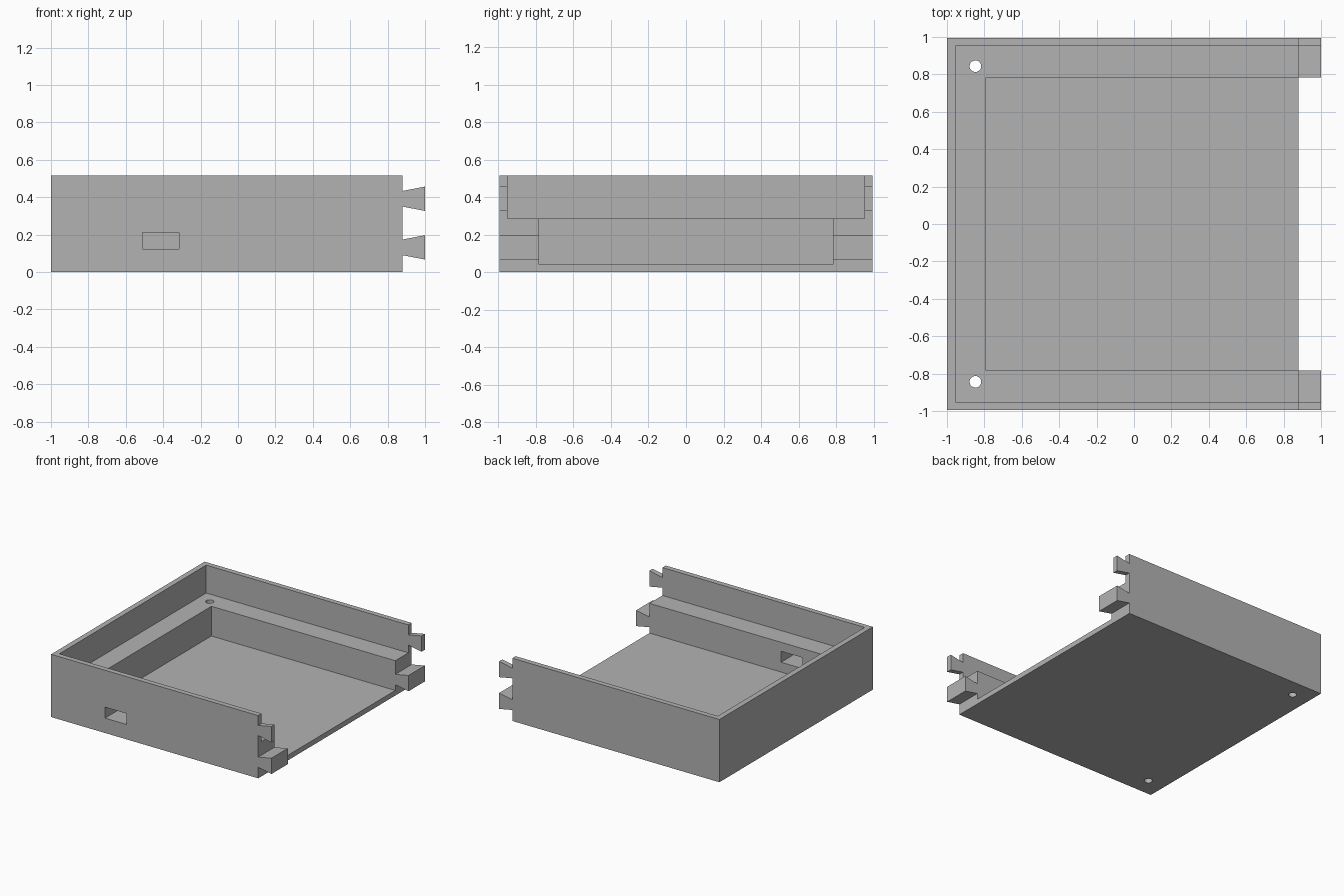
import bpy, bmesh

cube = bpy.data.objects.get("Cube")
if cube:
    bpy.data.objects.remove(cube, do_unlink=True)

HALF_Y, HEIGHT, EDGE = 0.995, 0.515, 0.88

grey = bpy.data.materials.new("plain grey")
grey.use_nodes = True
grey.diffuse_color = (0.45, 0.45, 0.45, 1)
grey.node_tree.nodes["Principled BSDF"].inputs["Base Color"].default_value = grey.diffuse_color


def add_object(name, bm):
    bmesh.ops.recalc_face_normals(bm, faces=bm.faces)
    mesh = bpy.data.meshes.new(name)
    bm.to_mesh(mesh)
    bm.free()
    mesh.materials.append(grey)
    obj = bpy.data.objects.new(name, mesh)
    bpy.context.collection.objects.link(obj)
    return obj


def box(name, low, high):
    bm = bmesh.new()
    bmesh.ops.create_cube(bm, size=1)
    for v in bm.verts:
        v.co = [a + (c + 0.5) * (b - a) for a, b, c in zip(low, high, v.co)]
    return add_object(name, bm)


def screw_cutter(name, x, y):
    bm = bmesh.new()
    bmesh.ops.create_cone(bm, cap_ends=True, segments=32, radius1=0.031, radius2=0.031, depth=2)
    bmesh.ops.translate(bm, verts=bm.verts, vec=(x, y, 0))
    return add_object(name, bm)


# Tray block: side outline with two dovetails, extruded across the width
outline = [(-1, 0), (EDGE, 0)]
for middle in (0.132, 0.392):
    outline += [(EDGE, middle - 0.042), (1, middle - 0.065),
                (1, middle + 0.065), (EDGE, middle + 0.042)]
outline += [(EDGE, HEIGHT), (-1, HEIGHT)]

bm = bmesh.new()
face = bm.faces.new([bm.verts.new((x, -HALF_Y, z)) for x, z in outline])
side = bmesh.ops.extrude_face_region(bm, geom=[face])
moved = [g for g in side["geom"] if isinstance(g, bmesh.types.BMVert)]
bmesh.ops.translate(bm, verts=moved, vec=(0, 2 * HALF_Y, 0))
tray = add_object("tray", bm)

# Cutters: upper recess, deep pocket, cable port and screw holes
cutters = [
    box("upper_recess_cutter", (-0.955, -0.952, 0.286), (1.2, 0.952, 0.8)),
    box("pocket_cutter", (-0.79, -0.783, 0.042), (1.2, 0.783, 0.7)),
    box("cable_port_cutter", (-0.51, -1.2, 0.122), (-0.315, -0.7, 0.212)),
    screw_cutter("front_screw_cutter", -0.848, -0.844),
    screw_cutter("back_screw_cutter", -0.848, 0.844),
]
for cutter in cutters:
    cutter.hide_render = True
    cutter.hide_set(True)
    cut = tray.modifiers.new(cutter.name, "BOOLEAN")
    cut.operation = "DIFFERENCE"
    cut.solver = "EXACT"
    cut.object = cutter

# Apply the cuts and discard the cutters
bpy.context.view_layer.objects.active = tray
tray.select_set(True)
for cutter in cutters:
    bpy.ops.object.modifier_apply(modifier=cutter.name)
    bpy.data.objects.remove(cutter, do_unlink=True)
bpy.ops.object.shade_smooth_by_angle()
